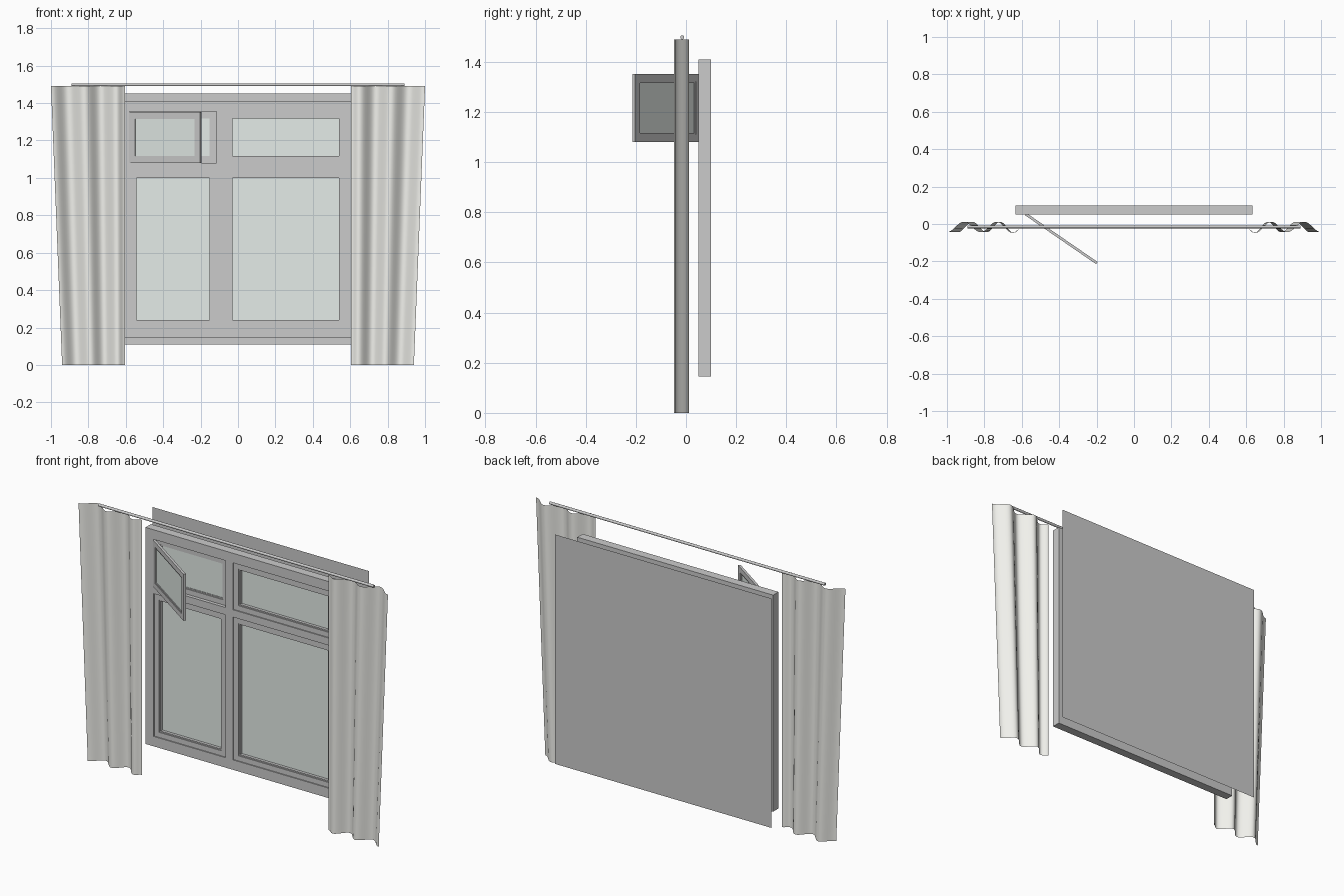
import bpy, bmesh, math
from mathutils import Matrix

if "Cube" in bpy.data.objects:
    bpy.data.objects.remove(bpy.data.objects["Cube"])


def material(name, color):
    m = bpy.data.materials.new(name)
    m.diffuse_color = color
    m.use_nodes = True
    m.node_tree.nodes["Principled BSDF"].inputs["Base Color"].default_value = m.diffuse_color
    return m


GLASS = material("glass_tint", (0.78, 0.84, 0.81, 1))
CLOTH = material("curtain_cloth", (0.88, 0.88, 0.84, 1))


def finish(name, bm, mat=None):
    bmesh.ops.recalc_face_normals(bm, faces=bm.faces)
    me = bpy.data.meshes.new(name)
    bm.to_mesh(me)
    bm.free()
    ob = bpy.data.objects.new(name, me)
    bpy.context.collection.objects.link(ob)
    if mat:
        me.materials.append(mat)
    return ob


def lattice(name, xs, zs, y0, y1):
    """Flat frame from grid lines; odd/odd cells stay open."""
    bm = bmesh.new()
    y = (y0 + y1) / 2
    v = [[bm.verts.new((x, y, z)) for z in zs] for x in xs]
    for i in range(len(xs) - 1):
        for j in range(len(zs) - 1):
            if not (i % 2 and j % 2):
                bm.faces.new((v[i][j], v[i+1][j], v[i+1][j+1], v[i][j+1]))
    ob = finish(name, bm)
    s = ob.modifiers.new("thickness", "SOLIDIFY")
    s.thickness, s.offset = y1 - y0, 0
    return ob


def ring(name, x0, x1, z0, z1, w, y0, y1):
    return lattice(name, [x0, x0 + w, x1 - w, x1], [z0, z0 + w, z1 - w, z1], y0, y1)


def sheet(name, x0, x1, z0, z1, y, mat=None):
    bm = bmesh.new()
    bm.faces.new([bm.verts.new(p) for p in
                  ((x0, y, z0), (x1, y, z0), (x1, y, z1), (x0, y, z1))])
    return finish(name, bm, mat)


# Main window frame with four openings
XS = [-0.633, -0.58, -0.115, -0.067, 0.577, 0.633]
ZS = [0.145, 0.203, 1.037, 1.08, 1.354, 1.41]
lattice("window_frame", XS, ZS, 0.05, 0.10)

# Inner casement borders, glazing beads and glass
W = 0.037
for side, i in (("left", 1), ("right", 3)):
    for row, j in (("lower", 1), ("upper", 3)):
        n = f"{row}_{side}"
        x0, x1, z0, z1 = XS[i], XS[i+1], ZS[j], ZS[j+1]
        vent = n == "upper_left"
        front = 0.07 if vent else 0.056
        ring(n + "_casement", x0, x1, z0, z1, W - 0.007, front, 0.095)
        b = W - 0.007
        ring(n + "_bead", x0 + b, x1 - b, z0 + b, z1 - b, 0.007, front + 0.005, 0.09)
        sheet(n + "_glass", x0 + W, x1 - W, z0 + W, z1 - W, 0.078, GLASS)

# Open vent sash, swung forward about its left edge
L, H = 0.46, 0.272
swing = Matrix.Translation((-0.578, 0.052, 1.08)) @ Matrix.Rotation(math.radians(-34.5), 4, "Z")
for ob in (ring("vent_sash", 0, L, 0, H, 0.03, -0.007, 0.007),
           ring("vent_bead", 0.03, L - 0.03, 0.03, H - 0.03, 0.007, -0.004, 0.004),
           sheet("vent_glass", W, L - W, W, H - W, 0, GLASS)):
    ob.matrix_world = swing

# Backdrop panel behind the window
sheet("back_panel", -0.70, 0.70, 0.11, 1.45, 0.21)

# Pleated curtains: wavy profile, narrower at the hem
FOLDS = [(0.603, -0.024), (0.65, -0.047), (0.735, 0.012),
         (0.82, -0.044), (0.91, 0.012), (1.0, -0.044)]
profile = [FOLDS[0]]
for (xa, ya), (xb, yb) in zip(FOLDS, FOLDS[1:]):
    for k in range(1, 9):
        t = k / 8
        profile.append((xa + (xb - xa) * t, ya + (yb - ya) * (1 - math.cos(math.pi * t)) / 2))
for side, s in (("left", -1), ("right", 1)):
    bm = bmesh.new()
    rows = []
    for z, squeeze in ((0, 0.85), (1.49, 1.0)):
        rows.append([bm.verts.new((s * (0.603 + (x - 0.603) * squeeze), y, z)) for x, y in profile])
    for k in range(len(profile) - 1):
        bm.faces.new((rows[0][k], rows[0][k+1], rows[1][k+1], rows[1][k]))
    for f in bm.faces:
        f.smooth = True
    finish(side + "_curtain", bm, CLOTH)

# Curtain rod
bpy.ops.mesh.primitive_cylinder_add(vertices=16, radius=0.008, depth=1.78,
                                    location=(0, -0.015, 1.498), rotation=(0, math.pi / 2, 0))
bpy.context.object.name = "curtain_rod"
bpy.ops.object.shade_smooth_by_angle()
